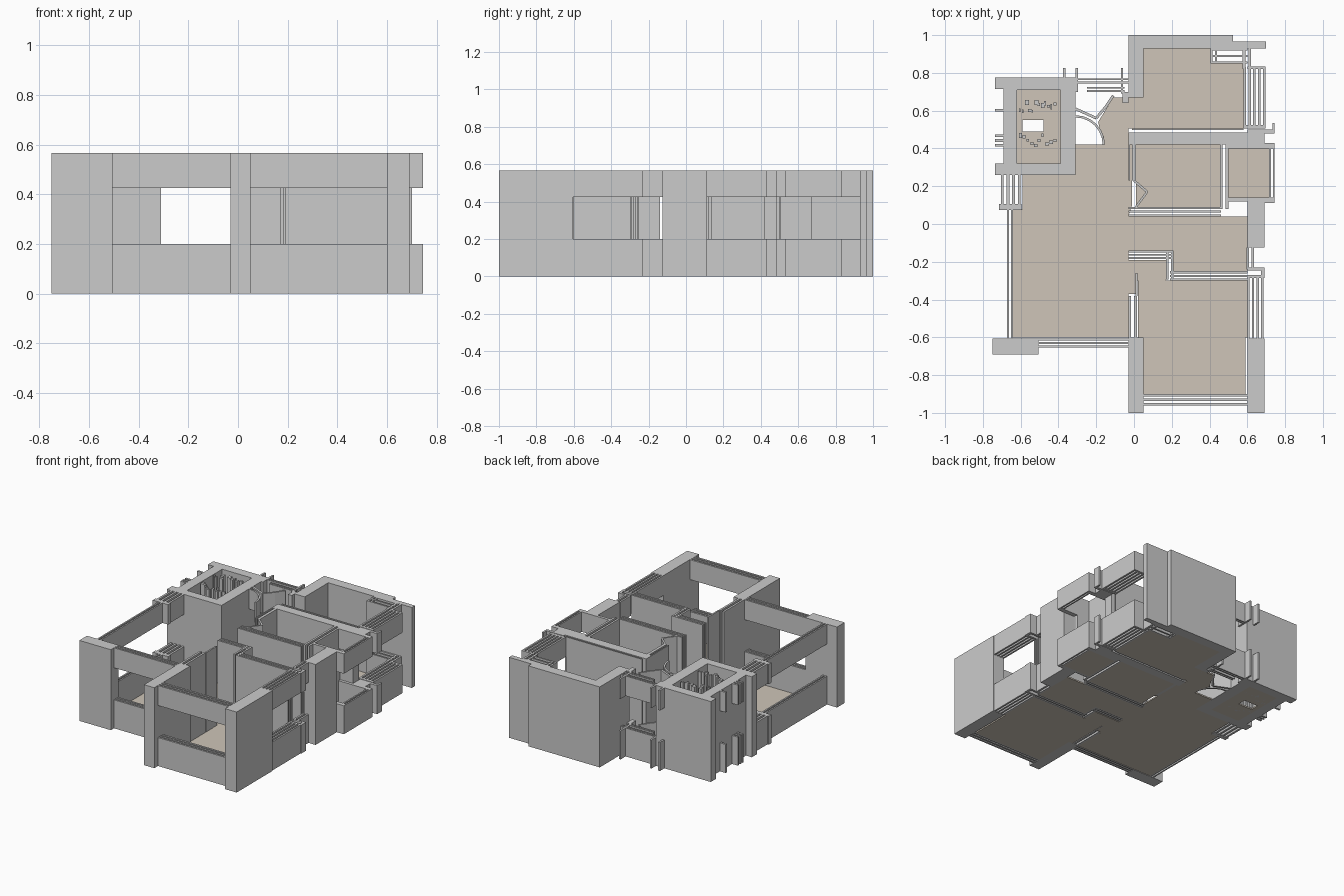
import bpy, bmesh, math, random
from mathutils import Vector

if "Cube" in bpy.data.objects:
    bpy.data.objects.remove(bpy.data.objects["Cube"])

random.seed(4)
H, SILL, HEAD = 0.565, 0.2, 0.425
FULL = [(0, H)]
SPLIT = [(0, SILL), (HEAD, H)]      # parapet below, lintel above


def finish(name, bm, mat=None):
    bmesh.ops.recalc_face_normals(bm, faces=bm.faces)
    me = bpy.data.meshes.new(name)
    bm.to_mesh(me)
    bm.free()
    ob = bpy.data.objects.new(name, me)
    bpy.context.collection.objects.link(ob)
    if mat:
        me.materials.append(mat)
    return ob


def prism(bm, pts, z0, z1):
    f = bm.faces.new([bm.verts.new((x, y, z0)) for x, y in pts])
    r = bmesh.ops.extrude_face_region(bm, geom=[f])
    vs = [g for g in r['geom'] if isinstance(g, bmesh.types.BMVert)]
    bmesh.ops.translate(bm, verts=vs, vec=(0, 0, z1 - z0))


def rect(x0, y0, x1, y1):
    return [(x0, y0), (x1, y0), (x1, y1), (x0, y1)]


def walls(name, rects, levels=FULL):
    bm = bmesh.new()
    for r in rects:
        for z0, z1 in levels:
            prism(bm, rect(*r), z0, z1)
    return finish(name, bm)


def strips(x0, y0, x1, y1, n, fill=0.65):
    """n thin parallel leaves running along the long side"""
    out = []
    along_x = (x1 - x0) > (y1 - y0)
    w = (y1 - y0) if along_x else (x1 - x0)
    t = w * fill / n
    for i in range(n):
        a = (w - t) * i / (n - 1)
        out.append((x0, y0 + a, x1, y0 + a + t) if along_x
                   else (x0 + a, y0, x0 + a + t, y1))
    return out


def ribbon(name, pts, t, levels):
    """thin upright wall following a polyline"""
    bm = bmesh.new()
    for a, b in zip(pts, pts[1:]):
        a, b = Vector(a), Vector(b)
        d = (b - a).normalized()
        n = Vector((-d.y, d.x)) * t / 2
        for z0, z1 in levels:
            prism(bm, [tuple(p) for p in (a - n, b - n, b + n, a + n)], z0, z1)
    return finish(name, bm)


# Floors
tan = bpy.data.materials.new("floor_tan")
tan.diffuse_color = (0.62, 0.56, 0.48, 1)
tan.use_nodes = True
tan.node_tree.nodes["Principled BSDF"].inputs["Base Color"].default_value = tan.diffuse_color
floors = {
    "living_floor": [(-0.64, -0.6), (-0.03, -0.6), (-0.03, -0.37), (0.01, -0.37),
                     (0.01, -0.3), (0.17, -0.3), (0.17, -0.19), (-0.03, -0.19),
                     (-0.03, -0.14), (0.21, -0.14), (0.21, -0.25), (0.6, -0.25),
                     (0.6, 0.04), (-0.03, 0.04), (-0.01, 0.1), (-0.01, 0.42),
                     (-0.03, 0.42), (-0.03, 0.67), (-0.11, 0.67), (-0.19, 0.54),
                     (-0.16, 0.42), (-0.31, 0.42), (-0.31, 0.26), (-0.59, 0.26),
                     (-0.59, 0.08), (-0.64, 0.08)],
    "front_bedroom_floor": [(0.05, -0.9), (0.59, -0.9), (0.59, -0.6), (0.6, -0.6),
                            (0.6, -0.3), (0.02, -0.3), (0.02, -0.6), (0.05, -0.6)],
    "middle_room_floor": rect(0.01, 0.09, 0.46, 0.42),
    "bathroom_floor": rect(0.5, 0.14, 0.715, 0.4),
    "back_bedroom_floor": [(-0.03, 0.505), (0.58, 0.505), (0.58, 0.85), (0.41, 0.85),
                           (0.41, 0.93), (0.05, 0.93), (0.05, 0.67), (-0.03, 0.67)],
    "kitchen_floor_front": rect(-0.62, 0.32, -0.39, 0.49),
    "kitchen_floor_back": rect(-0.62, 0.55, -0.39, 0.71),
    "kitchen_floor_right": rect(-0.48, 0.49, -0.39, 0.55),
    "kitchen_floor_left": rect(-0.62, 0.49, -0.59, 0.55),
}
for name, pts in floors.items():
    bm = bmesh.new()
    prism(bm, pts, 0, 0.01)
    finish(name, bm, tan)

# Solid outer walls
walls("front_left_corner_wall", [(-0.75, -0.69, -0.505, -0.605)])
walls("front_bedroom_side_walls", [(-0.03, -1, 0.05, -0.6), (0.6, -1, 0.69, -0.605)])
walls("right_middle_wall", [(0.6, -0.125, 0.69, 0.11)])
walls("back_bedroom_wall", [(-0.03, 0.93, 0.525, 1.0), (-0.03, 0.67, 0.05, 0.93)])
walls("back_bedroom_wall_end", [(0.525, 0.93, 0.7, 0.965)])
walls("kitchen_walls", [(-0.69, 0.26, -0.31, 0.32), (-0.69, 0.71, -0.31, 0.775),
                        (-0.69, 0.32, -0.62, 0.71), (-0.39, 0.32, -0.31, 0.71)])
walls("kitchen_corner_piers", [(-0.735, 0.26, -0.69, 0.32), (-0.735, 0.715, -0.69, 0.775)])

# Inner walls
walls("back_bedroom_partition", [(-0.03, 0.42, 0.6, 0.485), (-0.01, 0.497, 0.58, 0.505)])
walls("middle_room_front_partition", strips(-0.03, 0.04, 0.46, 0.09, 3))
walls("middle_room_left_partition", [(-0.03, 0.23, -0.022, 0.42), (-0.01, 0.23, 0.01, 0.42)])
walls("bathroom_left_partition", strips(0.455, 0.08, 0.5, 0.42, 2))
ribbon("middle_room_door", [(0.0, 0.23), (0.07, 0.17), (0.01, 0.09)], 0.012, FULL)
walls("hall_partition_short_leg", strips(-0.03, -0.185, 0.21, -0.14, 3))
walls("hall_partition_turn", strips(0.17, -0.295, 0.21, -0.14, 2))
walls("hall_partition_long_leg", strips(0.19, -0.3, 0.6, -0.25, 3))
walls("front_bedroom_left_partition", strips(-0.03, -0.6, 0.015, -0.38, 2))
walls("front_bedroom_door_edge", [(0.007, -0.38, 0.018, -0.26)])

# Windows: layered parapets and lintels
windows = {
    "front_bedroom_window": strips(0.05, -0.96, 0.6, -0.9, 3),
    "living_front_window": strips(-0.505, -0.655, -0.03, -0.605, 3),
    "living_left_window": strips(-0.672, -0.605, -0.64, 0.08, 2),
    "left_rear_window": strips(-0.705, 0.1, -0.6, 0.26, 4, 0.55)
    + [(-0.715, 0.075, -0.595, 0.105)],
    "front_bedroom_right_window": strips(0.6, -0.605, 0.685, -0.28, 4, 0.55)
    + [(0.6, -0.285, 0.69, -0.27), (0.6, -0.245, 0.69, -0.23), (0.672, -0.28, 0.69, -0.23)],
    "corridor_right_window": strips(0.595, -0.24, 0.635, -0.125, 2),
    "back_bedroom_right_window": strips(0.58, 0.52, 0.695, 0.83, 5, 0.55)
    + [(0.58, 0.505, 0.695, 0.525), (0.6, 0.82, 0.695, 0.835)],
    "back_bedroom_corner_window": strips(0.41, 0.85, 0.6, 0.93, 3, 0.4)
    + strips(0.405, 0.85, 0.44, 0.93, 2) + strips(0.575, 0.82, 0.62, 0.93, 2),
    "bathroom_window": [(0.5, 0.4, 0.745, 0.43), (0.6, 0.11, 0.745, 0.14)]
    + strips(0.715, 0.12, 0.745, 0.42, 2),
    "right_ledge": [(0.6, 0.43, 0.69, 0.485), (0.6, 0.48, 0.745, 0.5),
                    (0.732, 0.48, 0.745, 0.535)],
    "entry_window": strips(-0.31, 0.745, -0.03, 0.77, 2)
    + strips(-0.25, 0.7, -0.05, 0.725, 2) + [(-0.06, 0.64, -0.03, 0.7)],
    "rear_fins": [(x, y, x + 0.013, 0.825)
                  for x, y in ((-0.375, 0.775), (-0.31, 0.7), (-0.07, 0.69))],
    "left_fins": [(-0.735, y, -0.69, y + 0.014) for y in (0.41, 0.435, 0.46, 0.595)],
}
for name, r in windows.items():
    walls(name, r, SPLIT)
walls("bathroom_front_partition", [(0.5, 0.12, 0.6, 0.14)])

# Entry door swing
arc = [(-0.31 + 0.15 * math.cos(math.radians(a)), 0.42 + 0.15 * math.sin(math.radians(a)))
       for a in range(0, 91, 15)]
ribbon("entry_door_arc", arc, 0.012, SPLIT)
ribbon("entry_door_leaf", [(-0.31, 0.61), (-0.2, 0.56), (-0.15, 0.62), (-0.11, 0.68)],
       0.014, SPLIT)

# Kitchen fixtures: clusters of small upright scraps
for name, yc, n in (("kitchen_rear_fixtures", 0.615, 12), ("kitchen_front_fixtures", 0.44, 10)):
    r = []
    for i in range(n):
        x = -0.61 + 0.2 * i / n
        y = yc + random.uniform(-0.035, 0.02)
        r.append((x, y, x + random.uniform(0.008, 0.025), y + random.uniform(0.01, 0.03)))
    walls(name, r, SPLIT)
ribbon("kitchen_counter_edge", [(-0.39, 0.61), (-0.31, 0.6)], 0.014, SPLIT)
